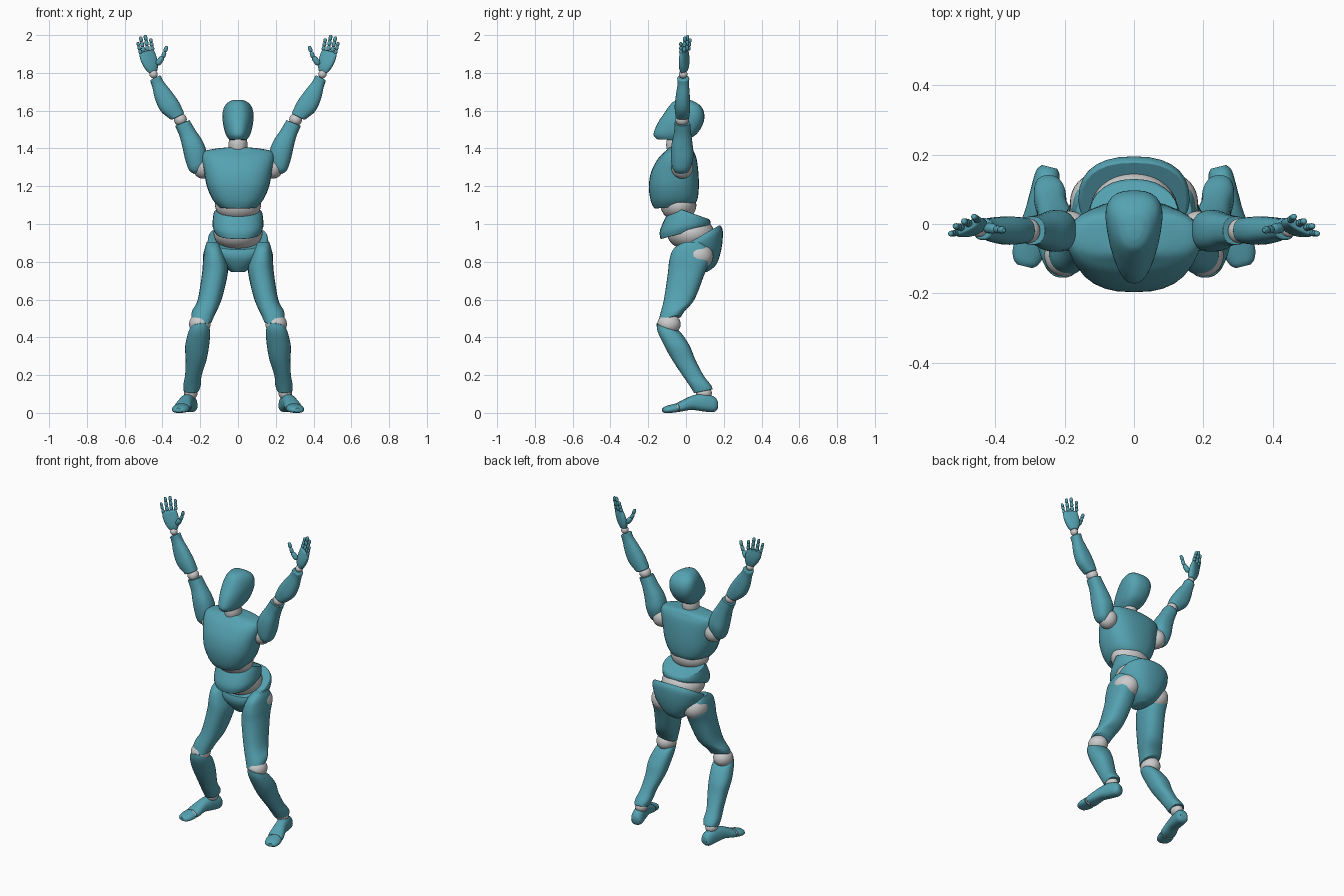
import bpy, bmesh, math
from mathutils import Vector, Matrix

teal = bpy.data.materials.new("teal_shell")
teal.diffuse_color = (0.09, 0.36, 0.44, 1)


def finish(bm, name, shell=True, mirror=False, bevel=0.006):
    bmesh.ops.recalc_face_normals(bm, faces=bm.faces)
    me = bpy.data.meshes.new(name)
    bm.to_mesh(me)
    bm.free()
    ob = bpy.data.objects.new(name, me)
    bpy.context.collection.objects.link(ob)
    if shell:
        me.materials.append(teal)
        m = ob.modifiers.new("soft_rim", 'BEVEL')
        m.width, m.segments, m.limit_method, m.angle_limit = bevel, 2, 'ANGLE', math.radians(50)
    if mirror:
        m = ob.modifiers.new("mirror", 'MIRROR')
        m.use_mirror_merge = False
    bpy.ops.object.select_all(action='DESELECT')
    bpy.context.view_layer.objects.active = ob
    ob.select_set(True)
    bpy.ops.object.shade_smooth_by_angle(angle=math.radians(45))
    return ob


def ring(c, u, v):
    return Vector((*c, *u, *v))


def level(z, x, rx, y0, y1, sx=0, sy=0):
    """Cross-section at height z; sx and sy shear it out of level."""
    ry = (y1 - y0) / 2
    return ring((x, (y0 + y1) / 2, z), (rx, 0, sx * rx), (0, ry, sy * ry))


def add_loft(bm, rings, p=2.4, taper=0.0, n=28, steps=4):
    """Superellipse sections blended by a Catmull-Rom curve; taper narrows the -v side."""
    pts = [rings[0]] + rings + [rings[-1]]
    path = []
    for i in range(1, len(pts) - 2):
        a, b, c, d = pts[i - 1:i + 3]
        for k in range(steps):
            t = k / steps
            path.append(0.5 * (2 * b + (c - a) * t + (2 * a - 5 * b + 4 * c - d) * t * t
                               + (3 * b - a - 3 * c + d) * t ** 3))
    path.append(rings[-1])
    loops = []
    for r in path:
        c, u, v = Vector(r[0:3]), Vector(r[3:6]), Vector(r[6:9])
        loop = []
        for j in range(n):
            a = 2 * math.pi * j / n
            e = [math.copysign(abs(f) ** (2 / p), f) for f in (math.cos(a), math.sin(a))]
            loop.append(bm.verts.new(c + u * e[0] * (1 + taper * e[1]) + v * e[1]))
        loops.append(loop)
    for A, B in zip(loops, loops[1:]):
        for j in range(n):
            bm.faces.new((A[j], A[(j + 1) % n], B[(j + 1) % n], B[j]))
    bm.faces.new(loops[0])
    bm.faces.new(loops[-1])


def loft(name, rings, mirror=False, bevel=0.006, **kw):
    bm = bmesh.new()
    add_loft(bm, rings, **kw)
    return finish(bm, name, True, mirror, bevel)


def ball(name, c, r, mirror=False):
    bm = bmesh.new()
    bmesh.ops.create_uvsphere(bm, u_segments=32, v_segments=16, radius=1,
                              matrix=Matrix.Translation(c) @ Matrix.Diagonal((*r, 1)))
    return finish(bm, name, False, mirror)


# Head, tipped back with the chin forward
loft("head", [level(1.445, 0, .042, -.155, .0, sy=-.05), level(1.475, 0, .062, -.172, .055),
              level(1.53, 0, .075, -.152, .09), level(1.58, 0, .078, -.12, .097),
              level(1.62, 0, .069, -.092, .082), level(1.645, 0, .048, -.07, .05),
              level(1.656, 0, .025, -.045, .025)], p=2.5, taper=.25)
ball("neck", (0, -.05, 1.42), (.05, .055, .075))

# Torso shells with the grey joints between them
loft("chest", [level(1.09, 0, .098, -.168, .045, sy=.08), level(1.13, 0, .135, -.187, .062, sy=.05),
               level(1.20, 0, .165, -.197, .068), level(1.28, 0, .18, -.183, .065),
               level(1.35, 0, .192, -.145, .055), level(1.385, 0, .178, -.11, .04),
               level(1.40, 0, .11, -.095, .03), level(1.405, 0, .06, -.09, .02)], p=2.5)
ball("waist_joint", (0, -.04, 1.10), (.122, .095, .085))
loft("abdomen", [level(.955, 0, .12, -.135, .125, sy=.27), level(.985, 0, .134, -.138, .13, sy=.15),
                 level(1.03, 0, .133, -.105, .127, sy=-.1), level(1.06, 0, .128, -.072, .12, sy=-.35)], p=2.3)
ball("hip_joint", (0, .025, .95), (.13, .125, .09))
loft("pelvis", [level(.745, 0, .035, .0, .11), level(.78, 0, .08, -.025, .16, sy=.05),
                level(.84, 0, .135, -.045, .188, sy=.25), level(.90, 0, .16, -.05, .195, sy=.5),
                level(.93, 0, .155, -.045, .18, sy=.58)], p=2.4)

# Legs
ball("thigh_joint", (.11, .06, .83), (.075, .085, .075), True)
loft("thigh", [level(.905, .135, .03, -.01, .08), level(.87, .13, .046, -.065, .115),
               level(.81, .123, .062, -.088, .128), level(.74, .122, .068, -.096, .1),
               level(.60, .15, .063, -.117, .045), level(.53, .182, .06, -.138, -.005, .15, .2),
               level(.495, .192, .054, -.147, -.025, .2, .3)], True, taper=.08)
ball("knee", (.202, -.09, .47), (.057, .062, .055), True)
loft("shin", [level(.455, .205, .05, -.155, -.04, -.15, -.35), level(.42, .207, .06, -.15, -.015, -.1, -.15),
              level(.35, .217, .063, -.112, .022), level(.28, .222, .055, -.073, .05),
              level(.20, .236, .044, -.02, .092), level(.15, .243, .046, .015, .13),
              level(.115, .247, .04, .043, .142, 0, .2)], True, taper=.08)
ball("ankle", (.25, .095, .105), (.036, .042, .035), True)


# Feet, turned outward along the heel-to-toe line
def foot_ring(y, w, z0, z1):
    d = Vector((.07, -.28, 0)).normalized()
    side = Vector((-d.y, d.x, 0))
    return ring((.245 + (.16 - y) * .25, y, (z0 + z1) / 2), side * w, (0, 0, (z1 - z0) / 2))


loft("foot", [foot_ring(.165, .022, .02, .065), foot_ring(.145, .035, .004, .088),
              foot_ring(.09, .037, .008, .102), foot_ring(.03, .038, .016, .09),
              foot_ring(-.02, .045, .008, .066), foot_ring(-.045, .045, .004, .054)], True, taper=-.1)
ball("toe_joint", (.297, -.05, .027), (.04, .025, .022), True)
loft("toes", [foot_ring(-.055, .045, .002, .05), foot_ring(-.085, .045, 0, .042),
              foot_ring(-.11, .036, 0, .034), foot_ring(-.122, .022, .005, .025)], True, taper=-.1)

# Raised arms
ball("shoulder", (.185, -.02, 1.30), (.055, .058, .06), True)
loft("upper_arm", [level(1.272, .212, .022, -.055, .005, -.3), level(1.30, .215, .045, -.073, .025, -.3),
                   level(1.36, .223, .057, -.08, .04, -.3), level(1.42, .24, .053, -.077, .035, -.35),
                   level(1.48, .267, .042, -.064, .027, -.4), level(1.535, .295, .038, -.06, .022, -.4)], True)
ball("elbow", (.305, -.02, 1.553), (.034, .036, .034), True)
loft("forearm", [level(1.567, .318, .034, -.055, .018, -.5), level(1.62, .36, .048, -.06, .022, -.5),
                 level(1.68, .395, .043, -.054, .02, -.5), level(1.74, .424, .03, -.045, .016, -.5),
                 level(1.775, .438, .028, -.047, .018, -.5)], True)
ball("wrist", (.447, -.015, 1.793), (.022, .023, .022), True)

# Hands: palm across the direction from index finger to little finger
across, thick = Vector((.87, -.42, -.2)), Vector((.42, .87, .1))


def palm_ring(x, z, w, t):
    return ring((x, -.01, z), across * w, thick * t)


loft("palm", [palm_ring(.452, 1.805, .025, .017), palm_ring(.46, 1.835, .04, .022),
              palm_ring(.473, 1.875, .047, .02), palm_ring(.485, 1.915, .044, .013)], True, bevel=.004)

bm = bmesh.new()
digits = [((.452, .012, 1.92), (.463, .022, 1.982), .0105),
          ((.477, .002, 1.918), (.492, .008, 2.0), .011),
          ((.498, -.01, 1.912), (.517, -.006, 1.992), .0105),
          ((.515, -.026, 1.902), (.531, -.028, 1.962), .0095),
          ((.428, -.01, 1.845), (.398, -.015, 1.885), .015),
          ((.398, -.015, 1.882), (.376, -.018, 1.942), .011)]
for k, (a, b, r) in enumerate(digits):
    a, b = Vector(a), Vector(b)
    joints = 3 if k < 4 else (1 if k == 4 else 2)
    ax = (b - a).normalized()
    u = ax.cross(thick).normalized()
    v = ax.cross(u)
    for s in range(joints):
        # each segment is a small rounded spindle
        q = [(0, .6), (.15, .95), (.5, 1), (.85, .85), (1, .5)]
        add_loft(bm, [ring(a.lerp(b, (s + t) / joints), u * r * f * (1 - .07 * s), v * r * f * (1 - .07 * s))
                      for t, f in q], p=2.2, n=12, steps=2)
finish(bm, "fingers", True, True, .001)
